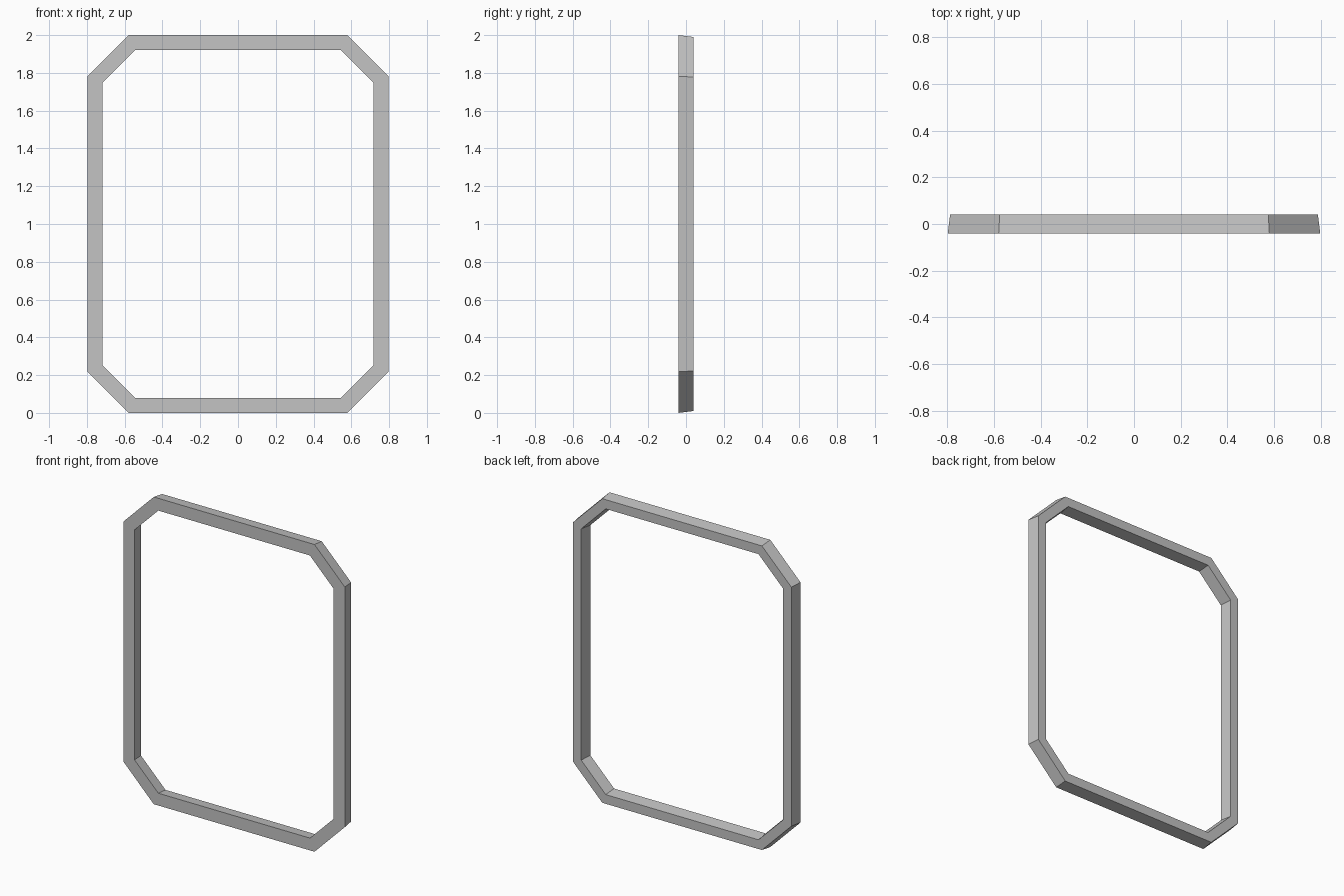
import bpy
import bmesh
import math

cube = bpy.data.objects.get("Cube")
if cube:
    bpy.data.objects.remove(cube, do_unlink=True)

HALF_W, HALF_H, CUT = 0.797, 1.0, 0.218   # outer outline at the front
WIDTH, TAPER, DEPTH = 0.08, 0.01, 0.08    # section of the frame bar

grey = bpy.data.materials.new("plain grey")
grey.use_nodes = True
colour = (0.55, 0.55, 0.55, 1)
grey.diffuse_color = colour
grey.node_tree.nodes["Principled BSDF"].inputs["Base Color"].default_value = colour


def octagon(bm, inset, y):
    """Chamfered rectangle, moved inward evenly on all eight sides."""
    w, h = HALF_W - inset, HALF_H - inset
    c = CUT - inset * (2 - math.sqrt(2))
    ring = []
    for sx, sz in ((1, 1), (-1, 1), (-1, -1), (1, -1)):
        corner = [(sx * w, sz * (h - c)), (sx * (w - c), sz * h)]
        if sx * sz < 0:
            corner.reverse()
        ring += [bm.verts.new((x, y, z + HALF_H)) for x, z in corner]
    return ring


# Frame: a tapered four-sided section swept around the mitred outline
bm = bmesh.new()
front, back = -DEPTH / 2, DEPTH / 2
section = [(0, front), (TAPER, back), (WIDTH - TAPER, back), (WIDTH, front)]
rings = [octagon(bm, inset, y) for inset, y in section]
for k, a in enumerate(rings):
    b = rings[(k + 1) % len(rings)]
    for i in range(len(a)):
        j = (i + 1) % len(a)
        bm.faces.new((a[i], a[j], b[j], b[i]))
bmesh.ops.recalc_face_normals(bm, faces=bm.faces)

mesh = bpy.data.meshes.new("window_frame")
bm.to_mesh(mesh)
bm.free()
mesh.materials.append(grey)
frame = bpy.data.objects.new("window_frame", mesh)
bpy.context.collection.objects.link(frame)
